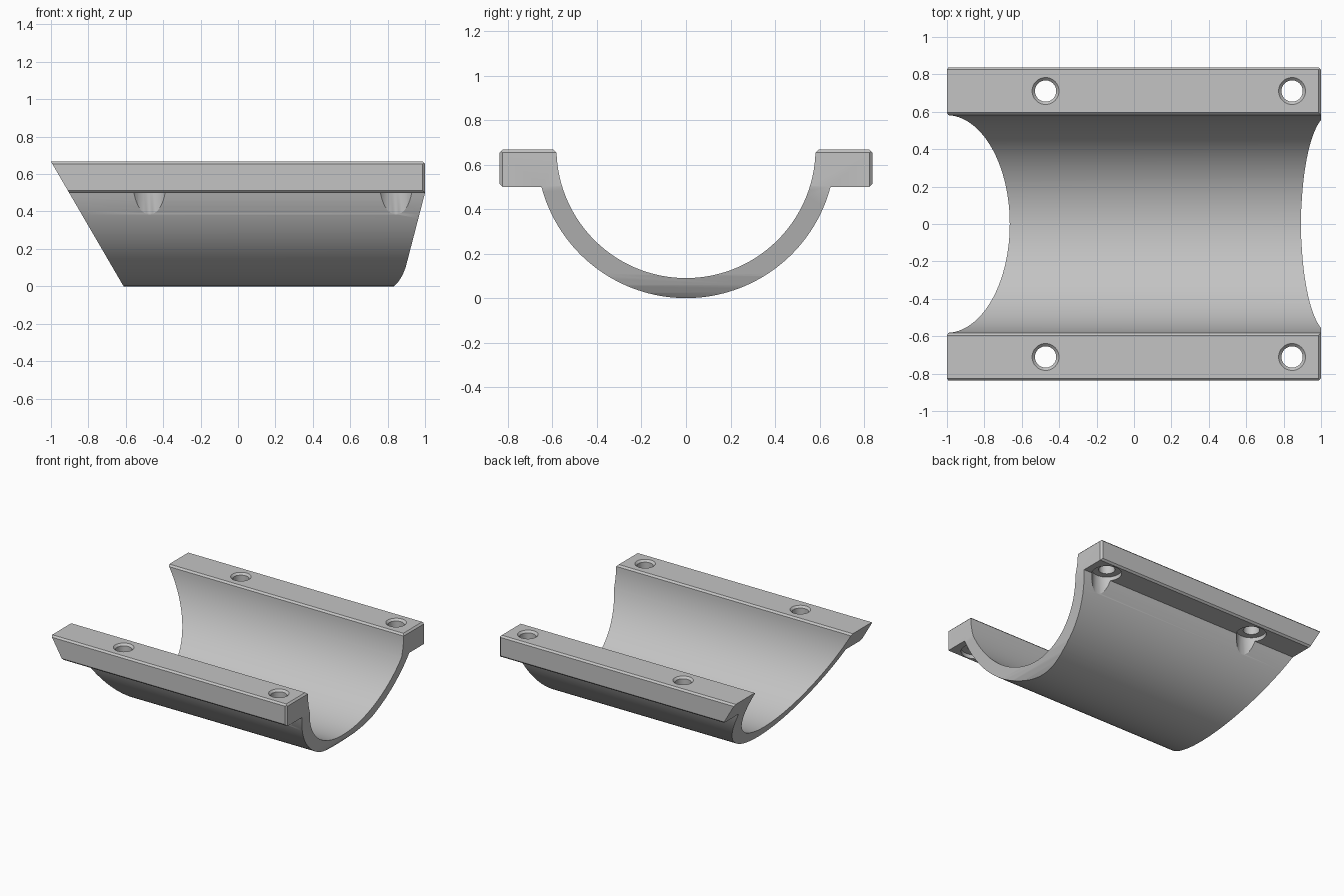
import bpy, bmesh
from math import sin, cos, pi, asin, sqrt

cube = bpy.data.objects.get("Cube")
if cube:
    bpy.data.objects.remove(cube, do_unlink=True)

grey = bpy.data.materials.new("plain grey")
grey.use_nodes = True
colour = (0.55, 0.55, 0.55, 1)
grey.diffuse_color = colour
grey.node_tree.nodes["Principled BSDF"].inputs["Base Color"].default_value = colour

TOP, FLANGE_Z, WIDTH = 0.667, 0.5, 0.838
AXIS_Z = 0.672                      # height of the pipe axis
R_OUT, R_IN = AXIS_Z, 0.582
C = 0.013                           # edge chamfer


def make_object(name, bm):
    bmesh.ops.recalc_face_normals(bm, faces=bm.faces)
    mesh = bpy.data.meshes.new(name)
    bm.to_mesh(mesh)
    bm.free()
    mesh.materials.append(grey)
    ob = bpy.data.objects.new(name, mesh)
    bpy.context.collection.objects.link(ob)
    return ob


def prism(name, outline, place, half):
    """Extrude a 2D outline from -half to +half; place maps (u, v, depth) to xyz."""
    bm = bmesh.new()
    ends = [[bm.verts.new(place(u, v, d)) for u, v in outline] for d in (-half, half)]
    for ring in ends:
        bm.faces.new(ring)
    for i in range(len(outline)):
        j = (i + 1) % len(outline)
        bm.faces.new((ends[0][i], ends[0][j], ends[1][j], ends[1][i]))
    return make_object(name, bm)


def revolve(name, profile, x, y, steps=40):
    """Spin a closed (radius, z) profile about a vertical axis at x, y."""
    bm = bmesh.new()
    rings = [[bm.verts.new((x + r * cos(2 * pi * k / steps), y + r * sin(2 * pi * k / steps), z))
              for k in range(steps)] for r, z in profile]
    for a, b in zip(rings, rings[1:]):
        for k in range(steps):
            n = (k + 1) % steps
            bm.faces.new((a[k], a[n], b[n], b[k]))
    bm.faces.new(rings[0])
    bm.faces.new(rings[-1])
    return make_object(name, bm)


def combine(target, cutter, operation):
    cutter.hide_render = True
    mod = target.modifiers.new("cut", 'BOOLEAN')
    mod.operation, mod.solver, mod.object = operation, 'EXACT', cutter
    bpy.context.view_layer.objects.active = target
    bpy.ops.object.modifier_apply(modifier=mod.name)
    bpy.data.objects.remove(cutter, do_unlink=True)


def arc(radius, z, steps):
    """Lower arc about the pipe axis, from +y to -y, starting at height z."""
    start = asin((AXIS_Z - z) / radius)
    return [(radius * cos(a), AXIS_Z - radius * sin(a))
            for a in (start + (pi - 2 * start) * i / steps for i in range(steps + 1))]


# Half-pipe with two flanges, as one cross-section
left_half = [(-WIDTH + C, FLANGE_Z), (-WIDTH, FLANGE_Z + C),
             (-WIDTH, TOP - C), (-WIDTH + C, TOP), (-R_IN - C, TOP)]
right_half = [(-y, z) for y, z in reversed(left_half)]
section = arc(R_OUT, FLANGE_Z, 72) + left_half + arc(R_IN, TOP - C, 72)[::-1] + right_half
saddle = prism("pipe_saddle", section, lambda u, v, d: (d, u, v), 1.1)

# Side outline: slanted left end, sloping and rounded right end
side = [(-0.6, 0), (0.835, 0), (0.858, 0.025), (0.88, 0.06), (0.896, 0.1), (1, FLANGE_Z),
        (1, TOP - C), (1 - C, TOP), (-1, TOP)]
# Stretch the flat top and bottom slightly past the section
side = [(-0.606, -0.01), (0.823, -0.01)] + side[1:-2] + [(1 - C - 0.01, TOP + 0.01), (-1.006, TOP + 0.01)]
combine(saddle, prism("end_trimmer", side, lambda u, v, d: (u, d, v), 1), 'INTERSECT')

# Plan outline: chamfers the vertical corners of the square end
plan = [(-1.2, -1), (0.837 + 1 - WIDTH - C + 0.001 - 0.16 + C, -1), (1 - C, -WIDTH), (1, -WIDTH + C), (1.1, -WIDTH + C + 0.1)]
plan = [(-1.2, -0.9), (1 - C - (0.9 - WIDTH), -0.9), (1.1, -WIDTH + C + 0.1)]
plan += [(x, -y) for x, y in reversed(plan)]
combine(saddle, prism("corner_trimmer", plan, lambda u, v, d: (u, v, d), 1), 'INTERSECT')

# Bolt holes with a countersunk rim and a clearance pocket underneath
bolt = [(0.104, 0.3), (0.104, 0.53), (0.057, 0.53), (0.057, 0.652), (0.092, 0.687)]
for x in (-0.473, 0.845):
    for y in (-0.711, 0.711):
        combine(saddle, revolve("bolt_cutter", bolt, x, y), 'DIFFERENCE')

bpy.ops.object.select_all(action='DESELECT')
saddle.select_set(True)
bpy.context.view_layer.objects.active = saddle
bpy.ops.object.shade_smooth_by_angle(angle=pi / 7)
